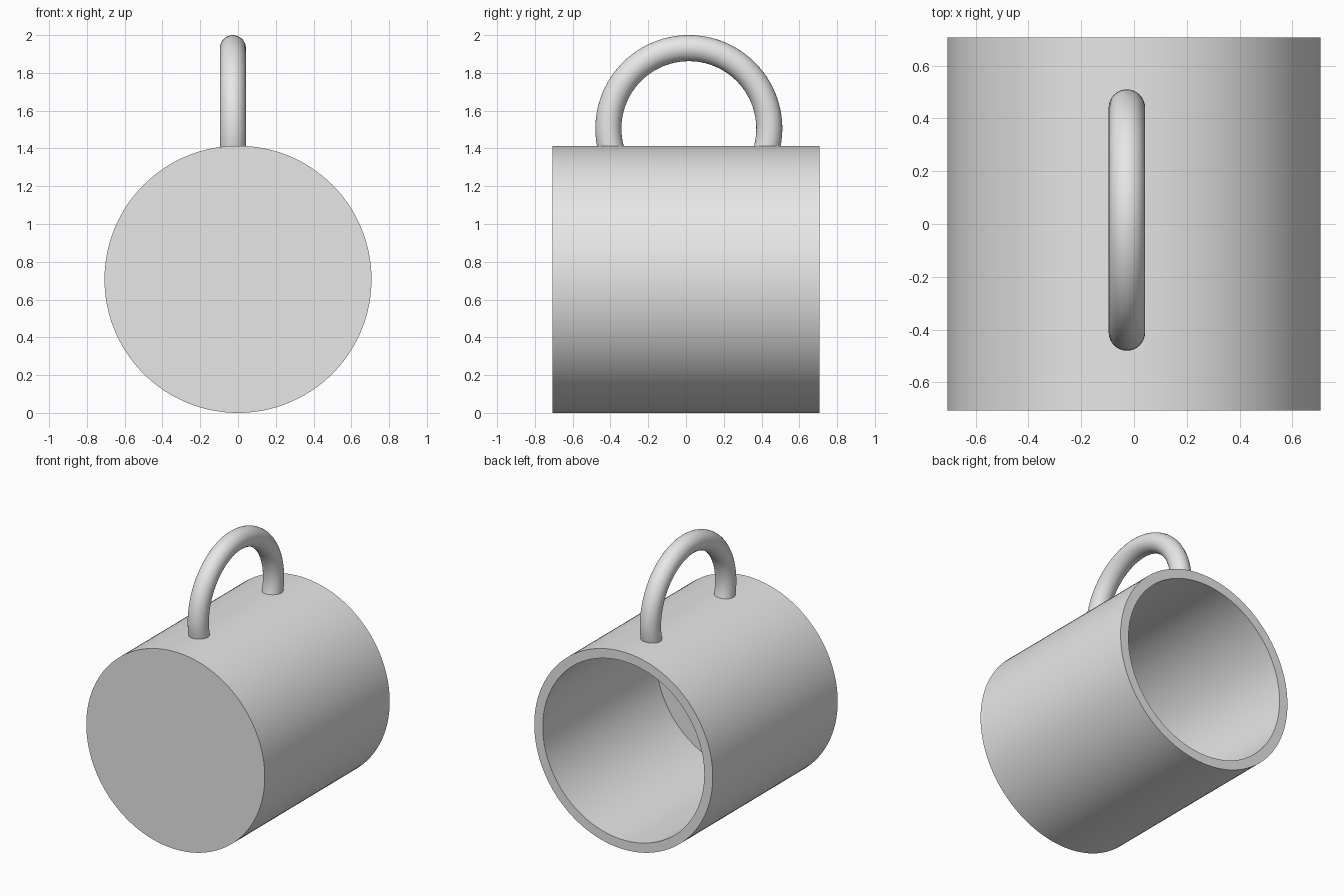
import bpy
import bmesh
from math import sin, cos, pi, radians
from mathutils import Vector

cube = bpy.data.objects.get("Cube")
if cube:
    bpy.data.objects.remove(cube)

RADIUS, INNER, HALF = 0.707, 0.64, 0.707
FLOOR = 0.13

grey = bpy.data.materials.new("plain grey")
grey.use_nodes = True
colour = (0.8, 0.8, 0.8, 1)
grey.diffuse_color = colour
grey.node_tree.nodes["Principled BSDF"].inputs["Base Color"].default_value = colour


def finish(name, bm):
    """Turn a bmesh into a smooth-shaded object."""
    bmesh.ops.recalc_face_normals(bm, faces=bm.faces)
    mesh = bpy.data.meshes.new(name)
    bm.to_mesh(mesh)
    bm.free()
    mesh.materials.append(grey)
    obj = bpy.data.objects.new(name, mesh)
    bpy.context.collection.objects.link(obj)
    bpy.ops.object.select_all(action='DESELECT')
    obj.select_set(True)
    bpy.context.view_layer.objects.active = obj
    bpy.ops.object.shade_smooth_by_angle(angle=radians(35))


def skin(bm, rings, closed_ends=True):
    """Bridge successive vertex rings with quads and cap both ends."""
    loops = [[bm.verts.new(p) for p in ring] for ring in rings]
    n = len(loops[0])
    for a, b in zip(loops, loops[1:]):
        for i in range(n):
            j = (i + 1) % n
            bm.faces.new((a[i], a[j], b[j], b[i]))
    bm.faces.new(loops[0])
    bm.faces.new(loops[-1])


# Cup lying on its side: closed base in front, open rim at the back
profile = [(RADIUS, -HALF), (RADIUS, HALF), (INNER, HALF), (INNER, -HALF + FLOOR)]
SIDES = 128
bm = bmesh.new()
skin(bm, [[Vector((r * cos(2 * pi * i / SIDES), y, RADIUS + r * sin(2 * pi * i / SIDES)))
           for i in range(SIDES)] for r, y in profile])
finish("cup_body", bm)

# Round handle arching over the cup, its ends sunk into the wall
CENTRE = Vector((-0.027, 0.015, 1.505))
ARC, TUBE, DIP = 0.426, 0.069, 0.31
STEPS, ROUND = 64, 32
rings = []
for s in range(STEPS + 1):
    a = -DIP + (pi + 2 * DIP) * s / STEPS
    out = Vector((0, cos(a), sin(a)))
    rings.append([CENTRE + out * (ARC + TUBE * cos(2 * pi * i / ROUND))
                  + Vector((TUBE * sin(2 * pi * i / ROUND), 0, 0)) for i in range(ROUND)])
bm = bmesh.new()
skin(bm, rings)
finish("handle", bm)
